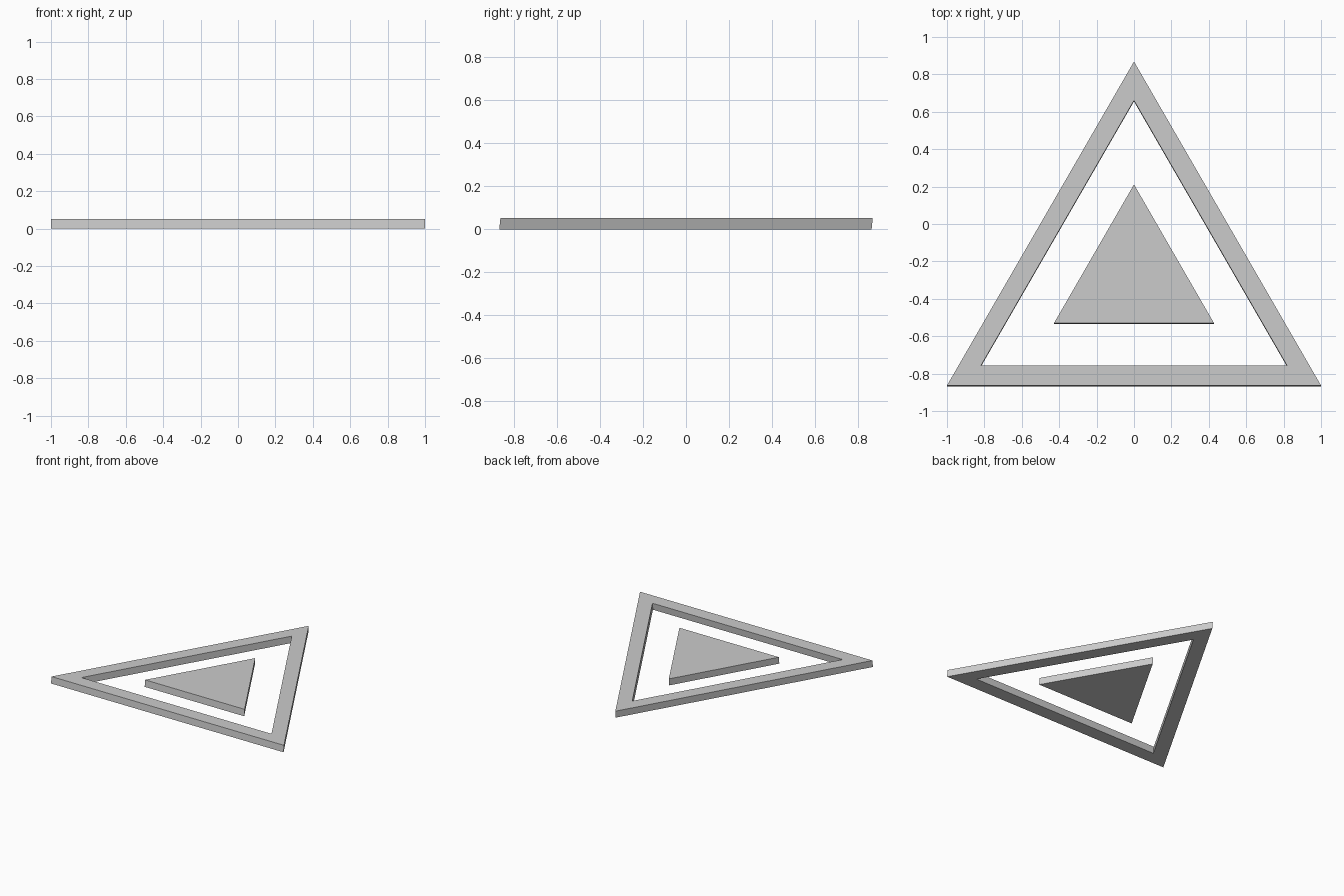
import bpy, bmesh

if "Cube" in bpy.data.objects:
    bpy.data.objects.remove(bpy.data.objects["Cube"])

HEIGHT = 0.052   # plate thickness
LEAN = 0.005     # the top is shifted slightly towards the back


def triangle(half_width, base_y, apex_y):
    return [(-half_width, base_y), (half_width, base_y), (0, apex_y)]


def slanted(bm, pts, z):
    dy = LEAN * (z / HEIGHT - 0.5)
    return [bm.verts.new((x, y + dy, z)) for x, y in pts]


def finish(bm, name):
    bmesh.ops.recalc_face_normals(bm, faces=bm.faces[:])
    mesh = bpy.data.meshes.new(name)
    bm.to_mesh(mesh)
    bm.free()
    bpy.context.collection.objects.link(bpy.data.objects.new(name, mesh))


def bridge(bm, a, b):
    n = len(a)
    for i in range(n):
        j = (i + 1) % n
        bm.faces.new((a[i], a[j], b[j], b[i]))


# Outer triangular frame
bm = bmesh.new()
outer = triangle(1.0, -0.866, 0.866)
hole = triangle(0.818, -0.759, 0.658)
o0, o1 = (slanted(bm, outer, z) for z in (0, HEIGHT))
h0, h1 = (slanted(bm, hole, z) for z in (0, HEIGHT))
for a, b in ((o0, o1), (o1, h1), (h1, h0), (h0, o0)):
    bridge(bm, a, b)
finish(bm, "triangle_frame")

# Solid centre triangle
bm = bmesh.new()
centre = triangle(0.428, -0.533, 0.209)
c0, c1 = (slanted(bm, centre, z) for z in (0, HEIGHT))
bridge(bm, c0, c1)
bm.faces.new(c0)
bm.faces.new(c1)
finish(bm, "centre_triangle")
